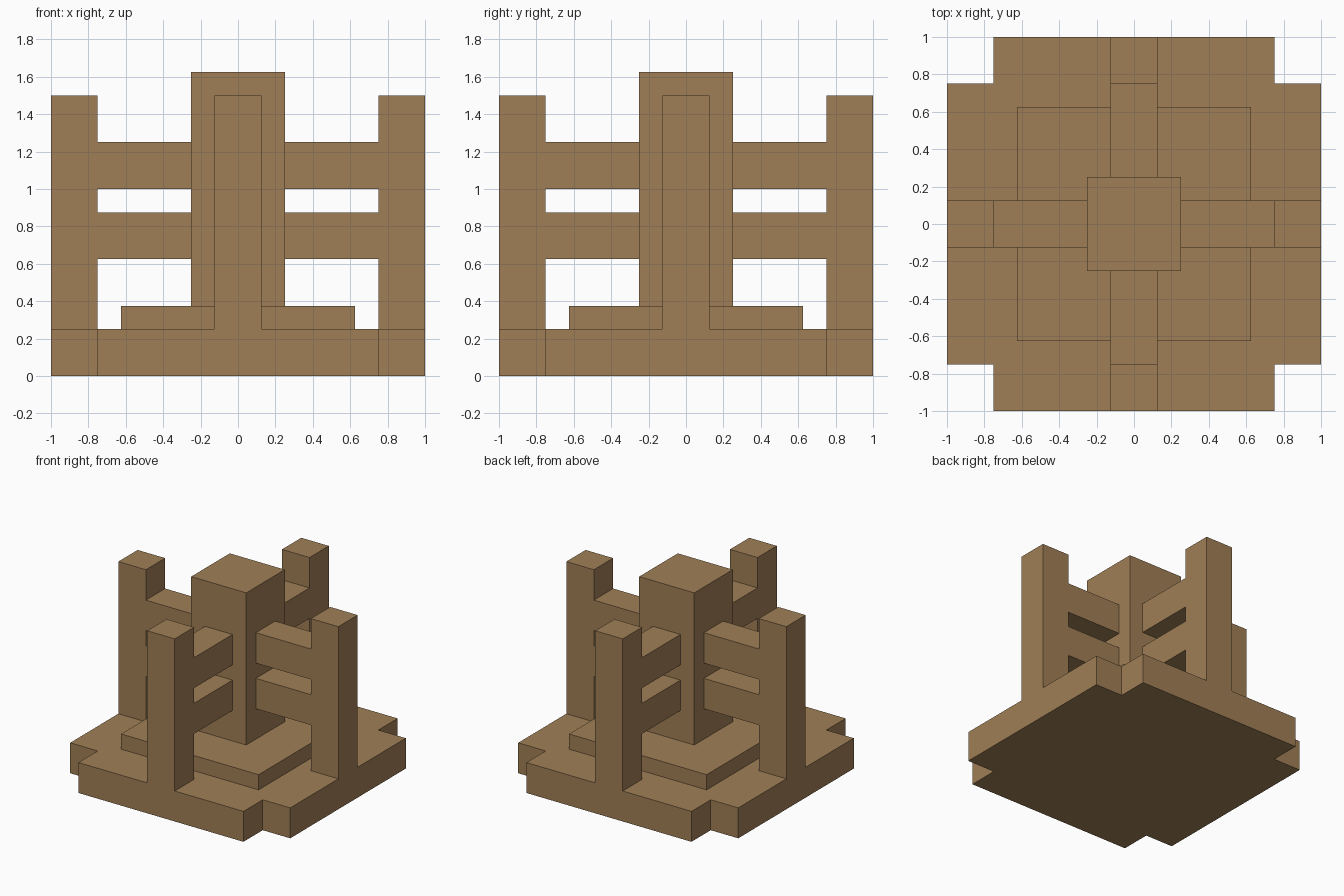
import bpy
import bmesh
from math import pi
from mathutils import Matrix, Vector

cube = bpy.data.objects.get("Cube")
if cube:
    bpy.data.objects.remove(cube, do_unlink=True)

# Single wood colour
wood = bpy.data.materials.new("warm_brown")
wood.use_nodes = True
wood.diffuse_color = (0.352, 0.212, 0.093, 1)
wood.node_tree.nodes["Principled BSDF"].inputs["Base Color"].default_value = wood.diffuse_color


def finish(name, bm):
    bmesh.ops.recalc_face_normals(bm, faces=bm.faces)
    mesh = bpy.data.meshes.new(name)
    bm.to_mesh(mesh)
    bm.free()
    mesh.materials.append(wood)
    obj = bpy.data.objects.new(name, mesh)
    bpy.context.collection.objects.link(obj)


def prism(name, outline, bottom, top, turn=0):
    """Extrude a plan outline upward, then turn it about the z axis."""
    bm = bmesh.new()
    face = bm.faces.new([bm.verts.new((x, y, bottom)) for x, y in outline])
    new = bmesh.ops.extrude_face_region(bm, geom=[face])["geom"]
    verts = [v for v in new if isinstance(v, bmesh.types.BMVert)]
    bmesh.ops.translate(bm, verts=verts, vec=Vector((0, 0, top - bottom)))
    bm.transform(Matrix.Rotation(turn, 4, "Z"))
    finish(name, bm)


def box(name, x0, x1, half_y, bottom, top, turn=0):
    outline = [(x0, -half_y), (x1, -half_y), (x1, half_y), (x0, half_y)]
    prism(name, outline, bottom, top, turn)


# Base slab with notched corners
corner = [(1, 0.75), (0.75, 0.75), (0.75, 1)]
plan = []
for sx, sy in ((1, 1), (-1, 1), (-1, -1), (1, -1)):
    points = [(sx * x, sy * y) for x, y in corner]
    plan += points if sx * sy > 0 else points[::-1]
prism("base_slab", plan, 0, 0.25)

# Raised step and central pillar
box("base_step", -0.625, 0.625, 0.625, 0.25, 0.375)
box("central_pillar", -0.25, 0.25, 0.25, 0.375, 1.625)

# Outer posts, each tied to the pillar by two beams
for i, side in enumerate(("left", "back", "right", "front")):
    turn = i * pi / 2
    box(side + "_post", 0.75, 1, 0.125, 0.25, 1.5, turn)
    box(side + "_lower_beam", 0.25, 0.75, 0.125, 0.625, 0.875, turn)
    box(side + "_upper_beam", 0.25, 0.75, 0.125, 1, 1.25, turn)
